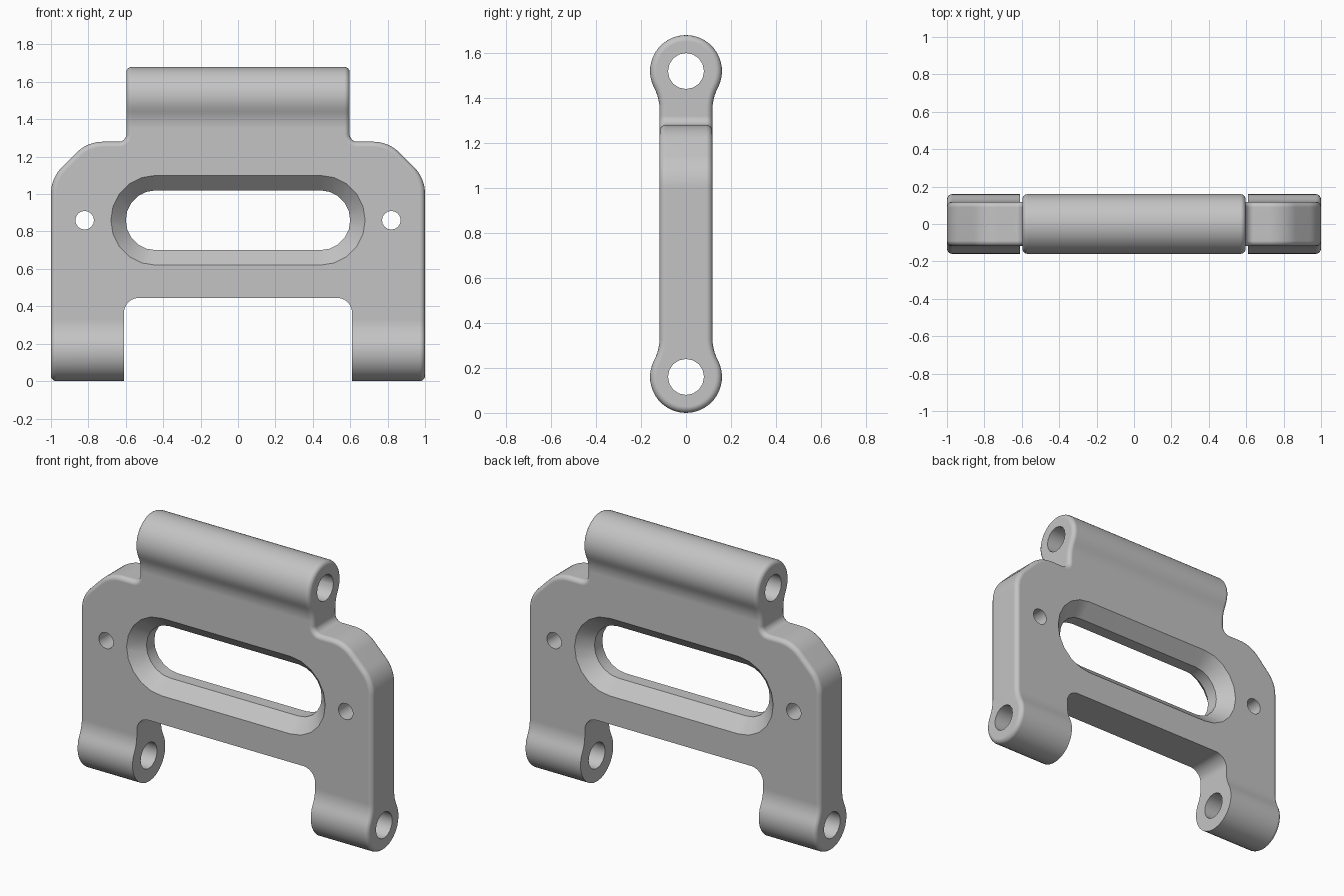
import bpy, bmesh
from math import sin, cos, pi, atan2, sqrt
from mathutils import Vector

if "Cube" in bpy.data.objects:
    bpy.data.objects.remove(bpy.data.objects["Cube"], do_unlink=True)

HEIGHT, HALF_PLATE, BARREL, FILLET = 1.68, 0.118, 0.16, 0.2
SLOT_Z = 0.86


def arc(cx, cy, r, start, end, n):
    return [(cx + r * cos(start + (end - start) * i / n),
             cy + r * sin(start + (end - start) * i / n)) for i in range(n + 1)]


def circle(cx, cy, r, n):
    return arc(cx, cy, r, 0, 2 * pi, n)[:-1]


def rounded(corners, n=8):
    """Polygon from (x, z, radius) corners, rounding those with a radius."""
    pts = []
    for i, (x, z, r) in enumerate(corners):
        p = Vector((x, z))
        if r == 0:
            pts.append((x, z))
            continue
        a = (Vector(corners[i - 1][:2]) - p).normalized()
        b = (Vector(corners[(i + 1) % len(corners)][:2]) - p).normalized()
        half = a.angle(b) / 2
        c = p + (a + b).normalized() * (r / sin(half))
        t = r * cos(half) / sin(half)
        u, v = p + a * t - c, p + b * t - c
        pts += [tuple(c + u.lerp(v, k / n).normalized() * r) for k in range(n + 1)]
    return pts


def loft(bm, rings):
    """Closed solid through matching rings of points."""
    loops = [[bm.verts.new(p) for p in ring] for ring in rings]
    n = len(loops[0])
    for lo, hi in zip(loops, loops[1:]):
        for i in range(n):
            j = (i + 1) % n
            bm.faces.new((lo[i], lo[j], hi[j], hi[i]))
    bm.faces.new(loops[0][::-1])
    bm.faces.new(loops[-1])


def along_x(bm, pts, half):
    loft(bm, [[(x, y, z) for y, z in pts] for x in (-half, half)])


def along_y(bm, pts, half):
    loft(bm, [[(x, y, z) for x, z in pts] for y in (-half, half)])


def make_object(name, bm):
    bmesh.ops.recalc_face_normals(bm, faces=bm.faces[:])
    mesh = bpy.data.meshes.new(name)
    bm.to_mesh(mesh)
    bm.free()
    obj = bpy.data.objects.new(name, mesh)
    bpy.context.scene.collection.objects.link(obj)
    return obj


def boolean(obj, cutter, operation):
    mod = obj.modifiers.new("cut", 'BOOLEAN')
    mod.operation, mod.solver, mod.object = operation, 'EXACT', cutter
    bpy.context.view_layer.update()
    graph = bpy.context.evaluated_depsgraph_get()
    result = bpy.data.meshes.new_from_object(obj.evaluated_get(graph))
    obj.modifiers.clear()
    obj.data = result
    bpy.data.objects.remove(cutter, do_unlink=True)


# Side section: plate with a filleted barrel at each end
fy = HALF_PLATE + FILLET
fd = sqrt((BARREL + FILLET) ** 2 - fy ** 2)
tangent = atan2(fd, fy)
lower = arc(0, BARREL, BARREL, -pi / 2, tangent, 14)
lower += arc(fy, BARREL + fd, FILLET, pi + tangent, pi, 5)[1:]
right = lower + [(y, HEIGHT - z) for y, z in reversed(lower)]
section = right + [(-y, z) for y, z in reversed(right[1:-1])]
bm = bmesh.new()
along_x(bm, section, 1.2)
bracket = make_object("hinge_bracket", bm)

# Front outline: two legs, shoulders and the narrower top barrel
half_outline = [(0.61, -0.1, 0), (1, -0.1, 0), (1, 1.085, 0.2), (0.805, 1.28, 0.2),
                (0.597, 1.28, 0.04), (0.597, 1.8, 0)]
notch = [(0.61, 0.445, 0.08)]
outline = notch + half_outline
outline += [(-x, z, r) for x, z, r in reversed(outline)]
bm = bmesh.new()
along_y(bm, rounded(outline), 0.4)
boolean(bracket, make_object("outline_cutter", bm), 'INTERSECT')

# Soft outer edges; the notch between the legs stays sharp
bm = bmesh.new()
bm.from_mesh(bracket.data)
bmesh.ops.remove_doubles(bm, verts=bm.verts[:], dist=0.0001)
soft = []
for e in bm.edges:
    mid = (e.verts[0].co + e.verts[1].co) / 2
    in_notch = abs(mid.x) < 0.63 and mid.z < 0.5
    if len(e.link_faces) == 2 and e.calc_face_angle() > 0.8 and not in_notch:
        soft.append(e)
bmesh.ops.bevel(bm, geom=soft, offset=0.028, offset_type='OFFSET', segments=4,
                profile=0.5, affect='EDGES', clamp_overlap=True)
bm.to_mesh(bracket.data)
bm.free()


# Slot chamfered on both faces, bolt holes and pin holes
def stadium(r, y):
    pts = arc(0.44, SLOT_Z, r, -pi / 2, pi / 2, 10)
    pts += arc(-0.44, SLOT_Z, r, pi / 2, 3 * pi / 2, 10)
    return [(x, y, z) for x, z in pts]


bm = bmesh.new()
loft(bm, [stadium(0.272, -0.15), stadium(0.16, -0.038),
          stadium(0.16, 0.038), stadium(0.272, 0.15)])
for side in (-1, 1):
    along_y(bm, circle(0.82 * side, SLOT_Z, 0.05, 16), 0.3)
for z in (BARREL, HEIGHT - BARREL):
    along_x(bm, circle(0, z, 0.08, 16), 1.2)
boolean(bracket, make_object("hole_cutter", bm), 'DIFFERENCE')

# Grey metal and smooth shading
metal = bpy.data.materials.new("grey_metal")
metal.use_nodes = True
colour = (0.55, 0.55, 0.55, 1)
metal.diffuse_color = colour
metal.node_tree.nodes["Principled BSDF"].inputs["Base Color"].default_value = colour
bracket.data.materials.clear()
bracket.data.materials.append(metal)
bpy.ops.object.select_all(action='DESELECT')
bracket.select_set(True)
bpy.context.view_layer.objects.active = bracket
bpy.ops.object.shade_smooth_by_angle(angle=pi / 6)
weighted = bracket.modifiers.new("weighted_normals", 'WEIGHTED_NORMAL')
weighted.keep_sharp = True
